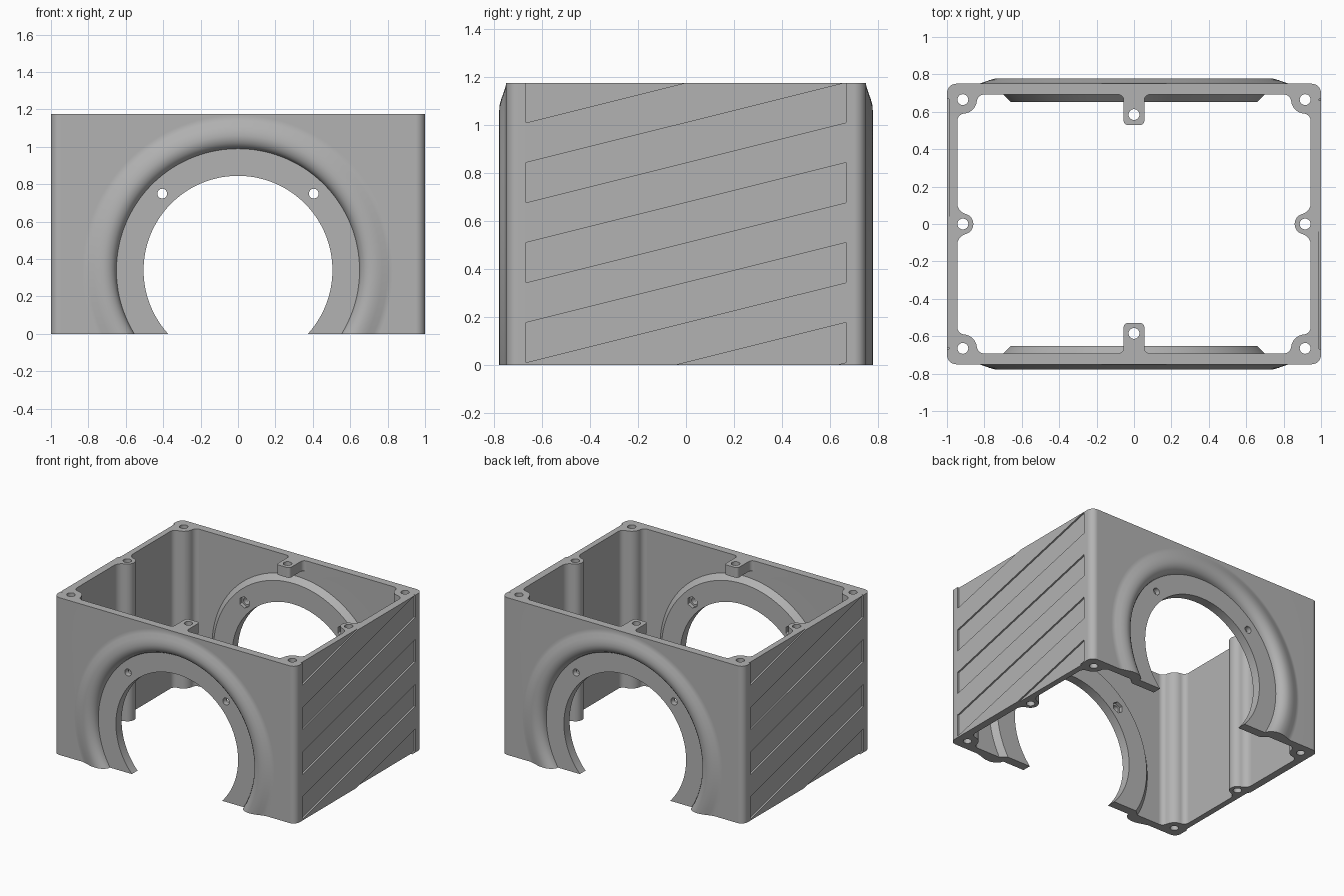
import bpy, bmesh, math
from mathutils import Matrix, Vector

if "Cube" in bpy.data.objects:
    bpy.data.objects.remove(bpy.data.objects["Cube"])

HEIGHT = 1.175
BORE_Z = 0.34          # height of the bore axis
LOW, HIGH = -0.1, 1.3  # rough length, trimmed at the end

grey = bpy.data.materials.new("cast_grey")
grey.use_nodes = True
grey.diffuse_color = (0.45, 0.45, 0.45, 1)
grey.node_tree.nodes["Principled BSDF"].inputs["Base Color"].default_value = grey.diffuse_color


def finish(bm, name):
    bmesh.ops.recalc_face_normals(bm, faces=bm.faces)
    mesh = bpy.data.meshes.new(name)
    bm.to_mesh(mesh)
    bm.free()
    mesh.materials.append(grey)
    obj = bpy.data.objects.new(name, mesh)
    bpy.context.collection.objects.link(obj)
    return obj


def prism(name, points, direction):
    """Extrude a closed outline of 3D points along a direction."""
    bm = bmesh.new()
    face = bm.faces.new([bm.verts.new(p) for p in points])
    out = bmesh.ops.extrude_face_region(bm, geom=[face])
    moved = [g for g in out["geom"] if isinstance(g, bmesh.types.BMVert)]
    bmesh.ops.translate(bm, verts=moved, vec=direction)
    return finish(bm, name)


def upright(name, outline, low=LOW, high=HIGH):
    return prism(name, [(x, y, low) for x, y in outline], (0, 0, high - low))


def rod(name, radius, centre, length, sides=32, axis="Z"):
    bm = bmesh.new()
    bmesh.ops.create_cone(bm, cap_ends=True, segments=sides, radius1=radius, radius2=radius, depth=length)
    turn = Matrix.Rotation(math.pi / 2, 4, "X") if axis == "Y" else Matrix()
    bmesh.ops.transform(bm, matrix=Matrix.Translation(centre) @ turn, verts=bm.verts)
    return finish(bm, name)


def revolve(name, profile, side, steps=144):
    """Turn a closed (radius, depth) profile about the bore axis."""
    bm = bmesh.new()
    rings = []
    for i in range(steps):
        a = math.tau * i / steps
        rings.append([bm.verts.new((r * math.cos(a), side * d, BORE_Z + r * math.sin(a))) for r, d in profile])
    n = len(profile)
    for i in range(steps):
        here, there = rings[i], rings[(i + 1) % steps]
        for j in range(n):
            k = (j + 1) % n
            bm.faces.new((here[j], here[k], there[k], there[j]))
    return finish(bm, name)


def combine(target, tool, operation):
    mod = target.modifiers.new(operation, "BOOLEAN")
    mod.operation = operation
    mod.solver = "EXACT"
    mod.object = tool
    bpy.context.view_layer.objects.active = target
    bpy.ops.object.modifier_apply(modifier=mod.name)
    bpy.data.objects.remove(tool)


def arc(centre, radius, start, end, steps=8):
    return [(centre[0] + radius * math.cos(start + (end - start) * i / steps),
             centre[1] + radius * math.sin(start + (end - start) * i / steps)) for i in range(steps + 1)]


def mirrored(quarter):
    """Close a quarter outline that runs from the +y side to the +x side."""
    half = quarter + [(x, -y) for x, y in reversed(quarter)]
    loop = half + [(-x, y) for x, y in reversed(half)]
    return [p for i, p in enumerate(loop)
            if (Vector(p) - Vector(loop[i - 1])).length > 1e-5]


def angle(a, b):
    return math.atan2(b[1] - a[1], b[0] - a[0])


# Rounded outer box
Q = math.pi / 2
housing = upright("housing", mirrored(arc((0.95, 0.7), 0.05, Q, 0)))

# Cavity outline flowing round the corner and side screw bosses
WALL_X, WALL_Y = 0.945, 0.692
corner, corner_r, fillet = (0.915, 0.665), 0.075, 0.04
middle, middle_r, blend = (0.915, 0.0), 0.056, 0.06
reach = corner_r + fillet
fy = WALL_Y - fillet
f1 = (corner[0] - math.sqrt(reach ** 2 - (corner[1] - fy) ** 2), fy)
fx = WALL_X - fillet
f2 = (fx, corner[1] - math.sqrt(reach ** 2 - (corner[0] - fx) ** 2))
bx = WALL_X - blend
f3 = (bx, math.sqrt((middle_r + blend) ** 2 - (middle[0] - bx) ** 2))
cavity = arc(f1, fillet, Q, angle(f1, corner))
cavity += arc(corner, corner_r, angle(corner, f1) % math.tau, angle(corner, f2) % math.tau)[1:]
cavity += arc(f2, fillet, angle(f2, corner), 0)[1:]
cavity += arc(f3, blend, 0, angle(f3, middle))
cavity += arc(middle, middle_r, angle(middle, f3), math.pi)[1:]
combine(housing, upright("cavity", mirrored(cavity), LOW - 0.1, HIGH + 0.1), "DIFFERENCE")

# Flange ring section: inner flange, chamfer, outer swell and rolled lip
ring_profile = [(0.505, 0.653), (0.66, 0.653), (0.71, 0.703), (0.78, 0.72), (0.86, 0.74),
                (0.83, 0.75), (0.80, 0.759), (0.77, 0.77), (0.745, 0.777), (0.72, 0.779),
                (0.70, 0.776), (0.68, 0.768), (0.664, 0.754), (0.654, 0.738), (0.65, 0.72),
                (0.505, 0.72)]

for side in (-1, 1):
    combine(housing, rod("wall_opening", 0.68, (0, side * 0.72, BORE_Z), 0.3, 144, "Y"), "DIFFERENCE")
    combine(housing, revolve("flange_ring", ring_profile, side), "UNION")
    # Flange screw holes with hexagonal nut pockets
    for x in (-0.405, 0.405):
        combine(housing, rod("flange_hole", 0.026, (x, side * 0.7, 0.75), 0.3, 24, "Y"), "DIFFERENCE")
        combine(housing, rod("nut_pocket", 0.043, (x, side * 0.64, 0.75), 0.08, 6, "Y"), "DIFFERENCE")
    # Short screw lug under the rim
    right = arc((0.085, 0.662), 0.03, Q, 2 * Q, 6) + arc((0.035, 0.55), 0.02, 0, -Q, 6)
    lug = [(0.085, 0.72)] + right
    lug += [(-x, y) for x, y in reversed(lug)]
    combine(housing, upright("rim_lug", [(x, side * y) for x, y in lug], 1.1), "UNION")
    combine(housing, rod("lug_hole", 0.029, (0, side * 0.585, 1.2), 0.4), "DIFFERENCE")

# Vertical screw holes through the bosses
for x in (-1, 1):
    for y in (-corner[1], 0, corner[1]):
        combine(housing, rod("boss_hole", 0.029, (x * corner[0], y, 0.6), 1.8), "DIFFERENCE")

# Shallow slanted bands on both end walls
EDGE, BAND = 0.667, 0.1667
for side in (-1, 1):
    for k in range(5):
        z = 1.01 - 2 * BAND * k
        band = [(-EDGE, z), (EDGE, z + 2 * BAND), (EDGE, z + 3 * BAND), (-EDGE, z + BAND)]
        combine(housing, prism("band_cut", [(side * 0.988, side * y, h) for y, h in band],
                               (side * 0.1, 0, 0)), "DIFFERENCE")

# Trim to the finished height
combine(housing, upright("trim", [(-2, -2), (2, -2), (2, 2), (-2, 2)], 0, HEIGHT), "INTERSECT")

# Smooth the curved areas, keep machined edges crisp
bpy.ops.object.select_all(action="DESELECT")
housing.select_set(True)
bpy.context.view_layer.objects.active = housing
bpy.ops.object.shade_smooth_by_angle(angle=math.radians(28))
weighted = housing.modifiers.new("even_shading", "WEIGHTED_NORMAL")
weighted.keep_sharp = True
